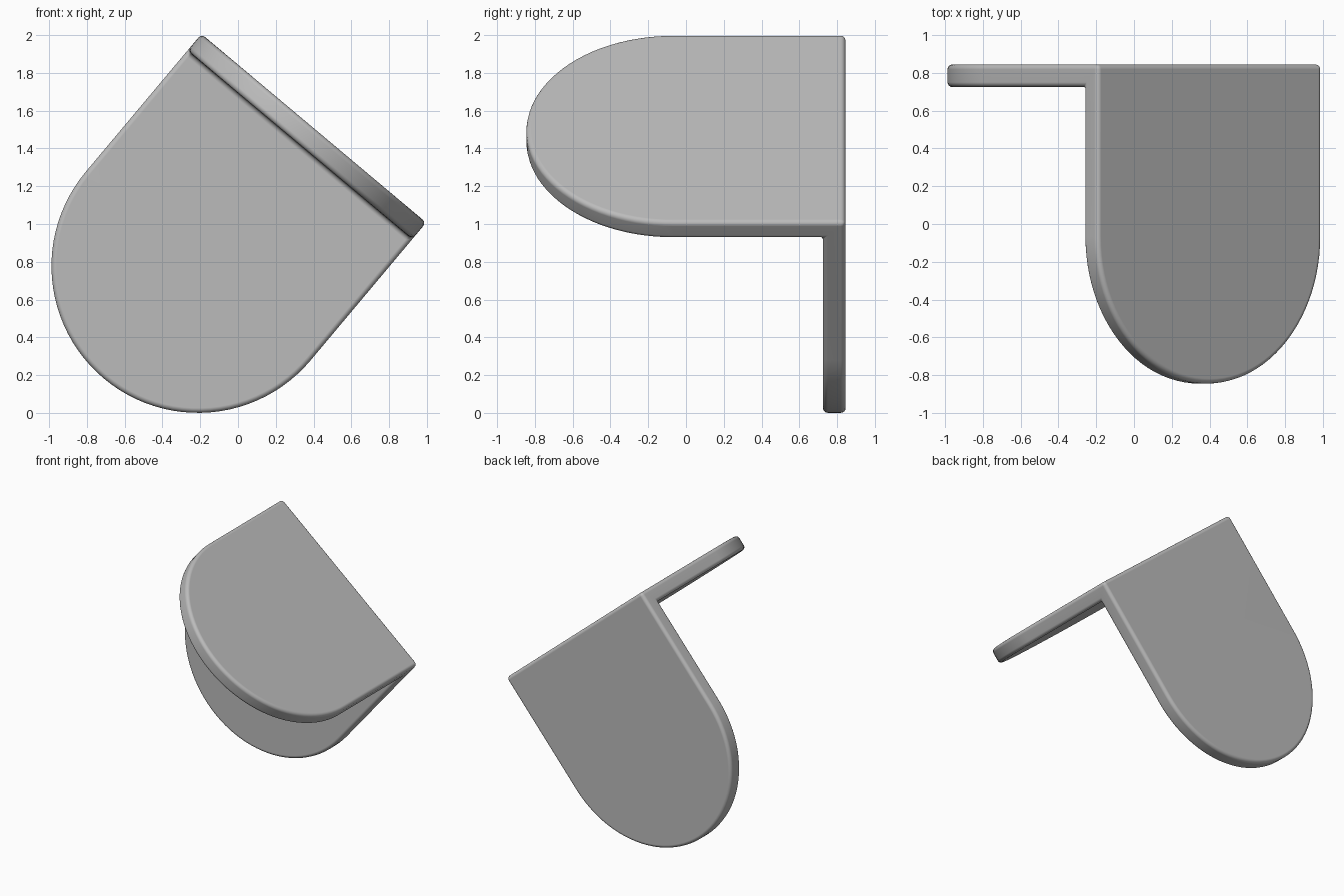
import bpy, bmesh
from math import sin, cos, pi, radians

if "Cube" in bpy.data.objects:
    bpy.data.objects.remove(bpy.data.objects["Cube"])

RADIUS = 0.777
WALL_LEN, SHELF_LEN = 0.953, 0.913      # straight part of each plate
WALL_T, SHELF_T = 0.12, 0.115           # plate thicknesses
TILT = radians(40)
SEGMENTS = 48

grey = bpy.data.materials.new("plain_grey")
grey.use_nodes = True
grey.diffuse_color = (0.5, 0.5, 0.5, 1)
grey.node_tree.nodes["Principled BSDF"].inputs["Base Color"].default_value = (0.5, 0.5, 0.5, 1)


def round_end(length):
    """Half circle closing a plate, as (across, distance from the bend)."""
    return [(-RADIUS * cos(pi * i / SEGMENTS), length + RADIUS * sin(pi * i / SEGMENTS))
            for i in range(SEGMENTS + 1)]


bm = bmesh.new()
# Bend: outer and inner corner lines, left end and right end
outer = [bm.verts.new((s * RADIUS, 0, 0)) for s in (-1, 1)]
inner = [bm.verts.new((s * RADIUS, -WALL_T, -SHELF_T)) for s in (-1, 1)]


def plate(length, place, thickness):
    """Tongue-shaped plate growing from the bend; returns its two outlines."""
    out_arc = [bm.verts.new(place(u, d, 0)) for u, d in round_end(length)]
    in_arc = [bm.verts.new(place(u, d, thickness)) for u, d in round_end(length)]
    bm.faces.new([outer[0], *out_arc, outer[1]])
    bm.faces.new([inner[0], *in_arc, inner[1]])
    for i in range(SEGMENTS):
        bm.faces.new((out_arc[i], out_arc[i + 1], in_arc[i + 1], in_arc[i]))
    return out_arc, in_arc


wall_out, wall_in = plate(WALL_LEN, lambda u, d, t: (u, -t, -d), WALL_T)
shelf_out, shelf_in = plate(SHELF_LEN, lambda u, d, t: (u, -d, -t), SHELF_T)

# L-shaped side faces
for k in (0, -1):
    bm.faces.new((outer[k], wall_out[k], wall_in[k], inner[k], shelf_in[k], shelf_out[k]))
bmesh.ops.recalc_face_normals(bm, faces=bm.faces)

# Rounded rims, outer bend and inner fillet
bm.normal_update()
sharp = [e for e in bm.edges if e.calc_face_angle(0) > radians(30)]
bmesh.ops.bevel(bm, geom=sharp, offset=0.026, segments=4, profile=0.5,
                affect='EDGES', clamp_overlap=True)

mesh = bpy.data.meshes.new("angle_bracket")
bm.to_mesh(mesh)
bm.free()
mesh.materials.append(grey)
bracket = bpy.data.objects.new("angle_bracket", mesh)
bpy.context.collection.objects.link(bracket)
bracket.rotation_euler = (0, TILT, 0)
bracket.location = (-0.211 + WALL_LEN * sin(TILT), 0.845, RADIUS + WALL_LEN * cos(TILT))

# Smooth rims with flat broad faces
bpy.ops.object.select_all(action='DESELECT')
bracket.select_set(True)
bpy.context.view_layer.objects.active = bracket
bpy.ops.object.shade_smooth_by_angle(angle=radians(40))
weighted = bracket.modifiers.new("flat_faces", 'WEIGHTED_NORMAL')
weighted.keep_sharp = True
